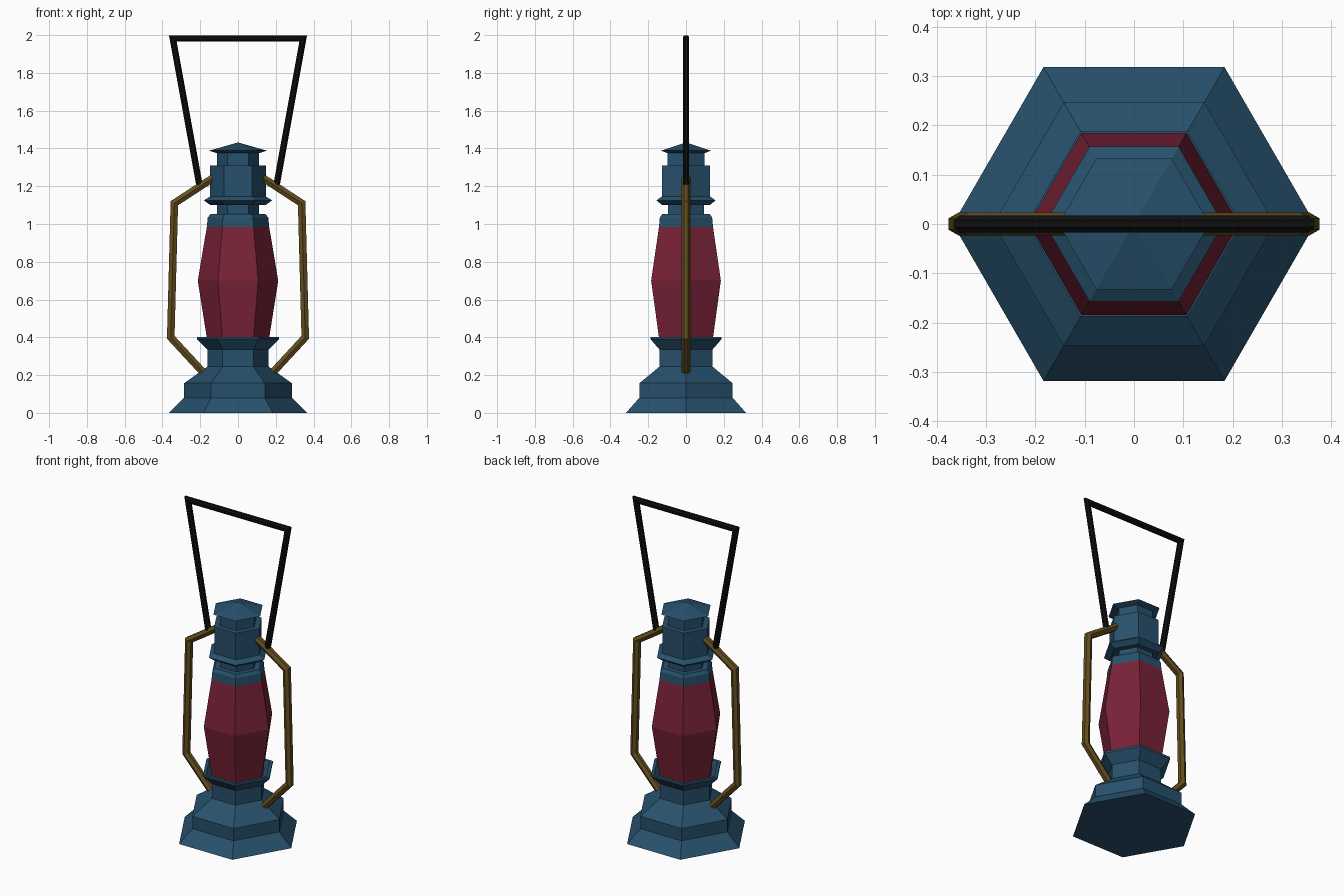
import bpy, bmesh, math
from mathutils import Vector

cube = bpy.data.objects.get("Cube")
if cube:
    bpy.data.objects.remove(cube, do_unlink=True)


def material(name, rgb):
    m = bpy.data.materials.new(name)
    m.use_nodes = True
    m.diffuse_color = (*rgb, 1)
    bsdf = next(n for n in m.node_tree.nodes if n.type == 'BSDF_PRINCIPLED')
    bsdf.inputs["Base Color"].default_value = (*rgb, 1)
    bsdf.inputs["Roughness"].default_value = 0.8
    return m


blue = material("blue paint", (0.02, 0.082, 0.15))
red = material("red glass", (0.19, 0.016, 0.038))
brass = material("dark brass", (0.125, 0.075, 0.013))
black = material("black wire", (0.004, 0.004, 0.004))


def skin(name, rings, mat):
    """Join equal rings of points into a closed, flat-shaded tube."""
    bm = bmesh.new()
    loops = [[bm.verts.new(p) for p in ring] for ring in rings]
    for a, b in zip(loops, loops[1:]):
        for i in range(len(a)):
            j = (i + 1) % len(a)
            bm.faces.new((a[i], a[j], b[j], b[i]))
    bm.faces.new(loops[0][::-1])
    bm.faces.new(loops[-1])
    bmesh.ops.remove_doubles(bm, verts=bm.verts, dist=0.0005)
    bmesh.ops.recalc_face_normals(bm, faces=bm.faces)
    mesh = bpy.data.meshes.new(name)
    bm.to_mesh(mesh)
    bm.free()
    mesh.materials.append(mat)
    ob = bpy.data.objects.new(name, mesh)
    bpy.context.collection.objects.link(ob)
    return ob


def hex_lathe(name, profile, mat):
    """Six-sided turned part from (corner radius, height) pairs."""
    turns = [math.tau * i / 6 for i in range(6)]
    return skin(name, [[(r * math.cos(t), r * math.sin(t), z) for t in turns]
                       for r, z in profile], mat)


def tube(name, path, radius, sides, start, mat):
    """Mitred tube along a path of (x, z) points."""
    pts = [Vector(p) for p in path]
    rings = []
    for i, p in enumerate(pts):
        before = (p - pts[i - 1]).normalized() if i else None
        after = (pts[i + 1] - p).normalized() if i < len(pts) - 1 else None
        before, after = before or after, after or before
        way = (before + after).normalized()
        side = Vector((-way.y, way.x)) / way.dot(before)
        ring = []
        for k in range(sides):
            t = start + math.tau * k / sides
            q = p + side * radius * math.cos(t)
            ring.append((q.x, radius * math.sin(t), q.y))
        rings.append(ring)
    return skin(name, rings, mat)


# Stepped foot and fuel tank
hex_lathe("base", [(0.367, 0), (0.285, 0.08), (0.285, 0.157),
                   (0.162, 0.245), (0.162, 0.34)], blue)

# Cupped collar holding the glass
hex_lathe("glass_collar", [(0.162, 0.335), (0.217, 0.39), (0.217, 0.403),
                           (0.197, 0.403), (0.165, 0.37)], blue)

# Glass chimney
hex_lathe("glass", [(0.16, 0.365), (0.213, 0.70), (0.165, 0.985)], red)

# Shoulder, vent ring, upper chamber
hex_lathe("chimney", [(0.165, 0.985), (0.16, 1.035), (0.145, 1.052),
                      (0.11, 1.052), (0.11, 1.10), (0.145, 1.10),
                      (0.181, 1.125), (0.148, 1.145), (0.148, 1.31),
                      (0.112, 1.31), (0.112, 1.385)], blue)

# Shallow pointed cap
hex_lathe("cap", [(0.112, 1.375), (0.153, 1.388), (0.0001, 1.432)], blue)

# Side pipes
for label, s in (("left", 1), ("right", -1)):
    tube(label + "_pipe", [(s * x, z) for x, z in
         ((0.13, 1.245), (0.337, 1.11), (0.356, 0.40), (0.185, 0.215))],
         0.023, 6, math.pi / 2, brass)

# Carrying handle
tube("handle", [(-0.204, 1.205), (-0.345, 1.982), (0.345, 1.982),
                (0.204, 1.205)], 0.0185, 8, math.pi / 8, black)
